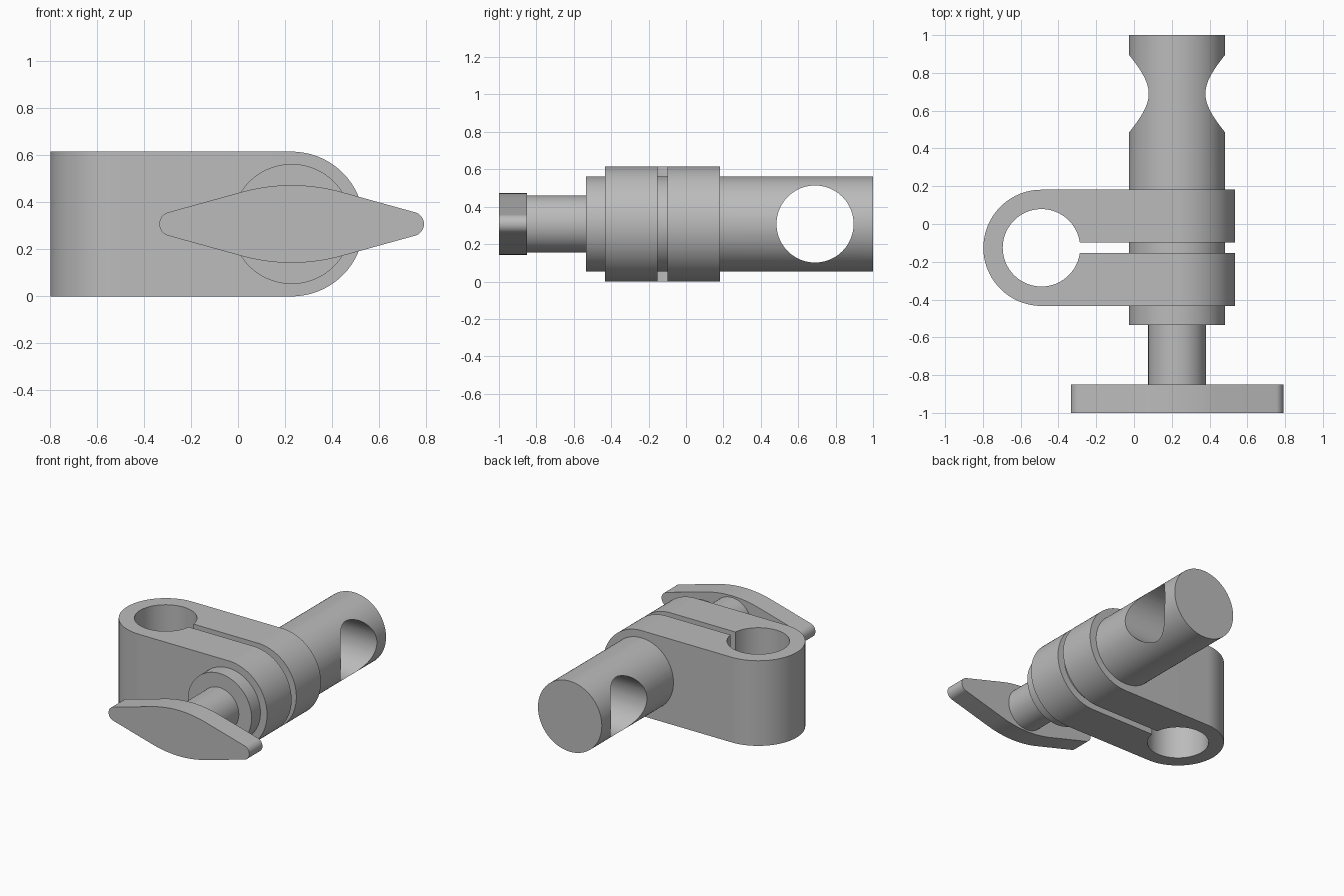
import bpy, bmesh
from math import sin, cos, pi, radians, asin, hypot

cube = bpy.data.objects.get("Cube")
if cube:
    bpy.data.objects.remove(cube)

# Single flat material
metal = bpy.data.materials.new("plain grey")
metal.use_nodes = True
grey = (0.5, 0.5, 0.5, 1)
metal.diffuse_color = grey
metal.node_tree.nodes["Principled BSDF"].inputs["Base Color"].default_value = grey

AXIS_X, AXIS_Z = 0.228, 0.3075      # centre line of the round rod
CLAMP_Y, CLAMP_R = -0.126, 0.3075   # mid plane and outer radius of the clamp
BORE_X, BORE_R = -0.49, 0.205


def arc(cx, cy, r, start, end, steps=48):
    """Points on an arc, angles in radians."""
    return [(cx + r * cos(start + (end - start) * i / steps),
             cy + r * sin(start + (end - start) * i / steps)) for i in range(steps + 1)]


def prism(name, outline, axis, low, high):
    """Extrude a 2D outline along the x, y or z axis."""
    place = {"x": lambda a, b, d: (d, a, b),
             "y": lambda a, b, d: (a, d, b),
             "z": lambda a, b, d: (a, b, d)}[axis]
    bm = bmesh.new()
    face = bm.faces.new([bm.verts.new(place(a, b, low)) for a, b in outline])
    extruded = bmesh.ops.extrude_face_region(bm, geom=[face])["geom"]
    moved = [g for g in extruded if isinstance(g, bmesh.types.BMVert)]
    bmesh.ops.translate(bm, verts=moved, vec=place(0, 0, high - low))
    bmesh.ops.recalc_face_normals(bm, faces=bm.faces)
    mesh = bpy.data.meshes.new(name)
    bm.to_mesh(mesh)
    bm.free()
    mesh.materials.append(metal)
    obj = bpy.data.objects.new(name, mesh)
    bpy.context.collection.objects.link(obj)
    return obj


def disc(cx, cy, r, sides=96):
    return arc(cx, cy, r, 0, 2 * pi, sides)[:-1]


def carve(obj, tool, operation):
    """Apply a boolean and remove the tool."""
    mod = obj.modifiers.new("carve", "BOOLEAN")
    mod.operation, mod.solver, mod.object = operation, "EXACT", tool
    bpy.context.view_layer.update()
    graph = bpy.context.evaluated_depsgraph_get()
    mesh = bpy.data.meshes.new_from_object(obj.evaluated_get(graph))
    obj.modifiers.clear()
    obj.data = mesh
    bpy.data.objects.remove(tool)


# Split clamp: C-shaped plan, then rounded at the rod end
half_slot = 0.027
mouth = asin(half_slot / BORE_R)
clamp_end = AXIS_X + CLAMP_R
plan = [(clamp_end + 0.1, CLAMP_Y + CLAMP_R)]
plan += arc(BORE_X, CLAMP_Y, CLAMP_R, pi / 2, 3 * pi / 2)
plan += [(clamp_end + 0.1, CLAMP_Y - CLAMP_R), (clamp_end + 0.1, CLAMP_Y - half_slot)]
plan += arc(BORE_X, CLAMP_Y, BORE_R, 2 * pi - mouth, mouth, 80)
plan += [(clamp_end + 0.1, CLAMP_Y + half_slot)]
clamp = prism("split_clamp", plan, "z", 0, 2 * CLAMP_R)
side = arc(AXIS_X, AXIS_Z, CLAMP_R, -pi / 2, pi / 2, 64)
side = [(-1, 2 * CLAMP_R + 0.1), (-1, -0.1), (AXIS_X, -0.1)] + side + [(AXIS_X, 2 * CLAMP_R + 0.1)]
# The tool runs past the flat top and bottom on the straight part only
carve(clamp, prism("clamp_rounding", side, "y", -0.6, 0.4), "INTERSECT")

# Round rod with a cross hole near its back end
rod = prism("round_rod", disc(AXIS_X, AXIS_Z, 0.255), "y", -0.535, 1)
carve(rod, prism("cross_hole", disc(0.69, AXIS_Z, 0.206), "x", -0.4, 0.9), "DIFFERENCE")

# Threaded shaft between rod and handle
shaft = prism("handle_shaft", disc(AXIS_X, AXIS_Z, 0.153), "y", -0.87, -0.5)

# Wing handle: bulged middle, straight tapers and rounded tips
slope, belly, tip = radians(15.4), 0.79, 0.0515
reach = 0.5625 - tip
drop = AXIS_Z + 0.165 - belly
lift = AXIS_Z - 0.165 + belly
wing = arc(AXIS_X, drop, belly, pi / 2 - slope, pi / 2 + slope, 32)
wing += arc(AXIS_X - reach, AXIS_Z, tip, pi / 2 + slope, 3 * pi / 2 - slope, 24)
wing += arc(AXIS_X, lift, belly, 3 * pi / 2 - slope, 3 * pi / 2 + slope, 32)
wing += arc(AXIS_X + reach, AXIS_Z, tip, slope - pi / 2, pi / 2 - slope, 24)
handle = prism("wing_handle", wing, "y", -1, -0.85)

# Smooth the curved walls, keep crisp edges
bpy.ops.object.select_all(action="DESELECT")
for part in (clamp, rod, shaft, handle):
    part.select_set(True)
bpy.context.view_layer.objects.active = clamp
bpy.ops.object.shade_smooth_by_angle(angle=radians(25))
